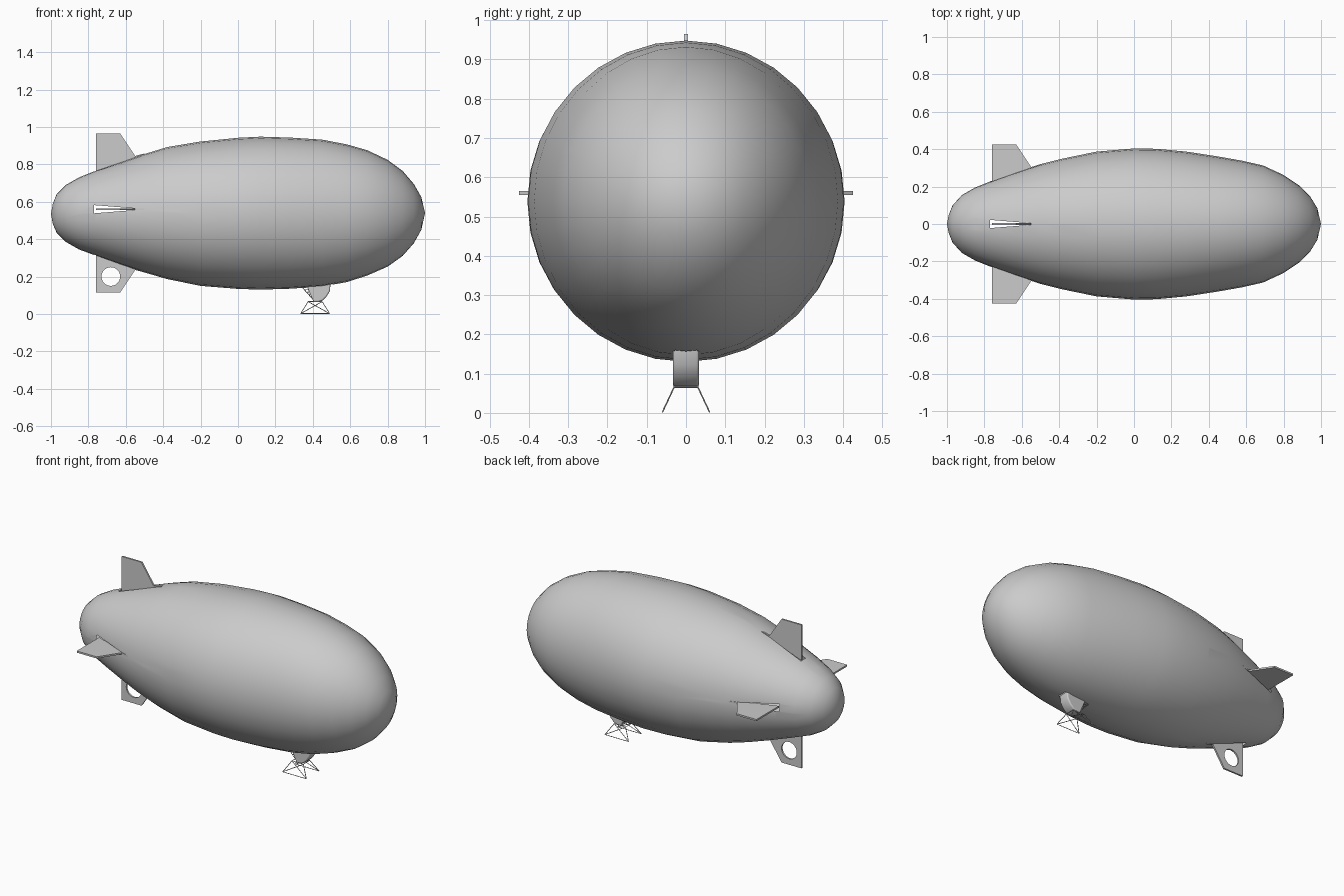
import bpy, bmesh, math
from mathutils import Vector

if "Cube" in bpy.data.objects:
    bpy.data.objects.remove(bpy.data.objects["Cube"])

# Envelope stations: x, half width, bottom z, top z
STATIONS = [(-0.99, .05, .48, .59), (-0.97, .10, .435, .64), (-0.92, .155, .385, .69),
            (-0.85, .195, .345, .73), (-0.75, .235, .308, .77), (-0.62, .28, .262, .813),
            (-0.5, .32, .222, .855), (-0.38, .35, .187, .892), (-0.2, .387, .15, .922),
            (0, .404, .134, .942), (0.12, .402, .13, .948), (0.28, .387, .135, .943),
            (0.45, .361, .147, .932), (0.58, .338, .17, .907), (0.69, .313, .205, .876),
            (0.8, .262, .253, .824), (0.88, .208, .31, .765), (0.94, .15, .378, .695),
            (0.98, .085, .45, .625)]
SIDES = 32
X = Vector((1, 0, 0))


def cut_opening(bm, axis_point, outward, planes):
    """Remove the skin lying behind all planes on the outward side."""
    def side(p):
        return (p - axis_point).dot(outward) > 0.05
    for co, no in planes:
        faces = [f for f in bm.faces if side(f.calc_center_median()) and
                 all(min((v.co - c).dot(n) for v in f.verts) < 0 for c, n in planes)]
        geom = set(faces)
        for f in faces:
            geom.update(f.edges)
            geom.update(f.verts)
        bmesh.ops.bisect_plane(bm, geom=list(geom), dist=1e-5, plane_co=co, plane_no=no)
    gone = []
    for f in bm.faces:
        p = f.calc_center_median()
        if side(p) and all((p - c).dot(n) < 0 for c, n in planes):
            gone.append(f)
    bmesh.ops.delete(bm, geom=gone, context='FACES')


def plate(name, outlines, half, loc, angle, bevel=0.0):
    """Filled outline (further outlines are holes) given thickness."""
    cu = bpy.data.curves.new(name, 'CURVE')
    cu.dimensions = '2D'
    cu.fill_mode = 'BOTH'
    cu.extrude = half
    cu.bevel_depth = bevel
    cu.bevel_resolution = 2
    for pts in outlines:
        sp = cu.splines.new('POLY')
        sp.points.add(len(pts) - 1)
        for p, (x, y) in zip(sp.points, pts):
            p.co = (x, y, 0, 1)
        sp.use_cyclic_u = True
    ob = bpy.data.objects.new(name, cu)
    ob.location = loc
    ob.rotation_euler = (angle, 0, 0)
    bpy.context.collection.objects.link(ob)
    bpy.ops.object.select_all(action='DESELECT')
    ob.select_set(True)
    bpy.context.view_layer.objects.active = ob
    bpy.ops.object.convert(target='MESH')
    bpy.ops.object.shade_smooth_by_angle(angle=math.radians(35))


def rods(name, paths, radius):
    cu = bpy.data.curves.new(name, 'CURVE')
    cu.dimensions = '3D'
    cu.bevel_depth = radius
    cu.bevel_resolution = 0
    cu.use_fill_caps = True
    for pts in paths:
        sp = cu.splines.new('POLY')
        sp.points.add(len(pts) - 1)
        for p, co in zip(sp.points, pts):
            p.co = (*co, 1)
    ob = bpy.data.objects.new(name, cu)
    bpy.context.collection.objects.link(ob)
    bpy.ops.object.select_all(action='DESELECT')
    ob.select_set(True)
    bpy.context.view_layer.objects.active = ob
    bpy.ops.object.convert(target='MESH')


# Envelope skin
bm = bmesh.new()
rings = []
for x, ry, lo, hi in STATIONS:
    ring = []
    for i in range(SIDES):
        a = 2 * math.pi * i / SIDES
        ring.append(bm.verts.new((x, ry * math.cos(a), (lo + hi) / 2 + (hi - lo) / 2 * math.sin(a))))
    rings.append(ring)
tail, nose = bm.verts.new((-1, 0, .535)), bm.verts.new((1, 0, .54))
for i in range(SIDES):
    j = (i + 1) % SIDES
    for a, b in zip(rings, rings[1:]):
        bm.faces.new((a[i], a[j], b[j], b[i]))
    bm.faces.new((tail, rings[0][j], rings[0][i]))
    bm.faces.new((nose, rings[-1][i], rings[-1][j]))
bmesh.ops.recalc_face_normals(bm, faces=bm.faces[:])

# Fins, each standing in a tapered slot in the skin
FIN = [(-.76, .215), (-.76, .425), (-.63, .425), (-.55, .305), (-.5, .318), (-.5, .305)]
HOLE = [(-.68 + .05 * math.cos(k * math.pi / 12), .34 + .05 * math.sin(k * math.pi / 12))
        for k in range(24)]
for k, name in enumerate(("fin_left", "fin_top", "fin_right", "fin_bottom")):
    a = k * math.pi / 2
    c = Vector((0, 0, .54 if k % 2 else .56))
    out = Vector((0, math.cos(a), math.sin(a)))
    tan = Vector((0, -math.sin(a), math.cos(a)))
    tip = c - X * .5
    cut_opening(bm, c, out, [(tip, (tan * .27 + X * .022).normalized()),
                             (tip, (tan * -.27 + X * .022).normalized()),
                             (c - X * .77, -X)])
    plate(name, [FIN, HOLE] if k == 3 else [FIN], .005, c, a)

# Opening above the gondola
Y = Vector((0, 1, 0))
cut_opening(bm, Vector((0, 0, .54)), Vector((0, 0, -1)),
            [(Y * .028, Y), (Y * -.028, -Y), (X * .505, X), (X * .38, -X)])
me = bpy.data.meshes.new("envelope")
bm.to_mesh(me)
bm.free()
me.shade_smooth()
bpy.context.collection.objects.link(bpy.data.objects.new("envelope", me))

# Gondola cabin
plate("gondola", [[(.375, .148), (.487, .155), (.485, .125), (.468, .098), (.448, .078),
                   (.43, .072), (.408, .072), (.40, .09)]],
      .026, (0, 0, 0), math.pi / 2, .007)

# Rear lattice of the gondola
lattice = []
for y in (-.03, -.015, 0, .015, .03):
    lattice.append([(.345, y, .14), (.41, y, .068)])
for k in range(7):
    t = k / 6
    x, z = .345 + .065 * t, .14 - .072 * t
    lattice.append([(x, -.03, z), (x, .03, z)])
    for y in (-.03, .03):
        lattice.append([(x, y, z), (x + .04 * (1 - t), y, z + .004)])
rods("gondola_rear_lattice", lattice, .002)

# Landing frame
R = .002
frame = []
for s in (-1, 1):
    a, b = (.335, s * .06, R), (.49, s * .06, R)
    c, d = (.375, s * .03, .066), (.45, s * .03, .066)
    frame += [[a, b], [a, c], [b, d], [c, d], [a, d], [b, c]]
for x in (.375, .45):
    frame.append([(x, -.03, .066), (x, .03, .066)])
rods("landing_frame", frame, R)
